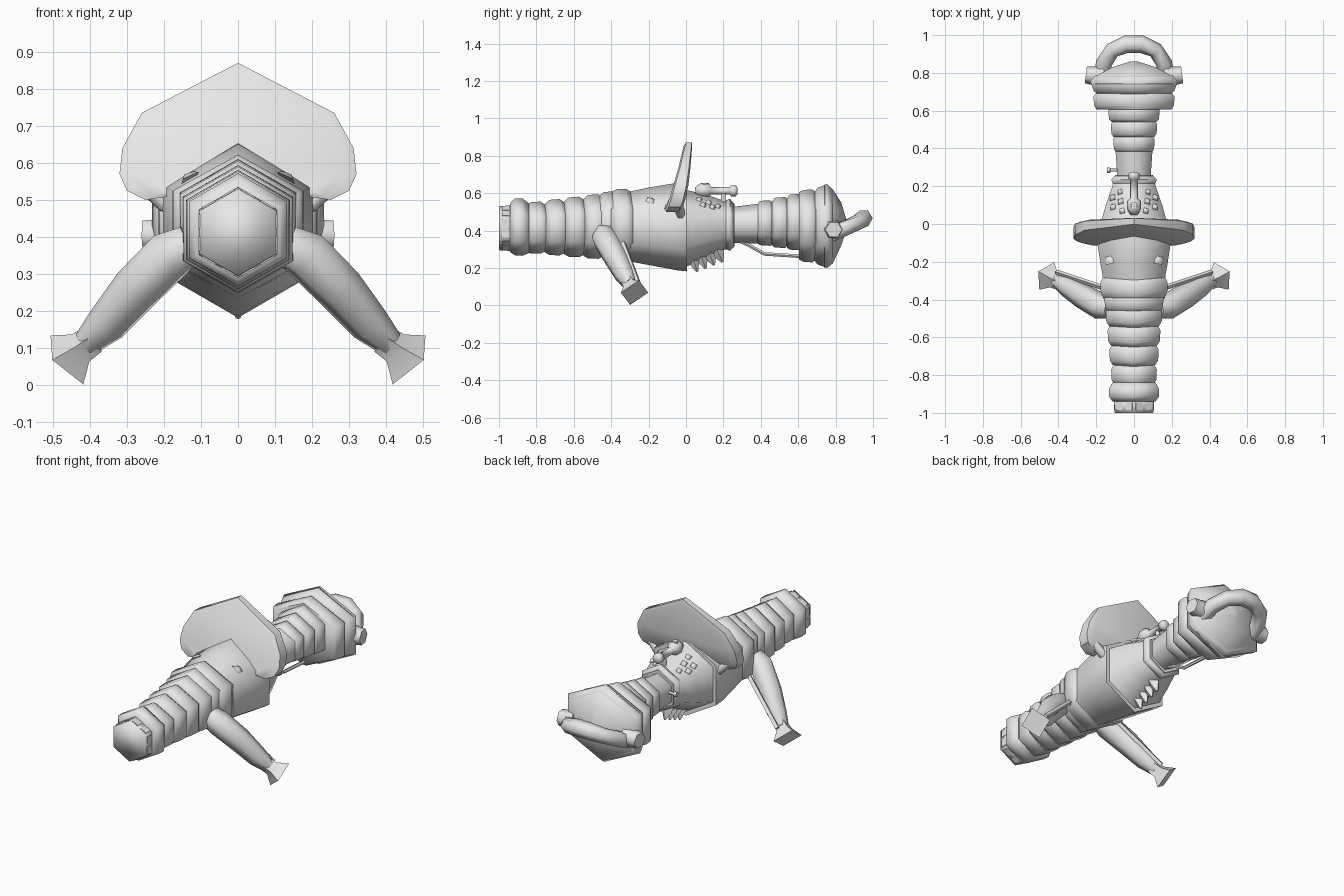
import bpy, bmesh, math
from mathutils import Vector

if "Cube" in bpy.data.objects:
    bpy.data.objects.remove(bpy.data.objects["Cube"])

grey = bpy.data.materials.new("light_grey")
grey.diffuse_color = (0.8, 0.8, 0.8, 1)
grey.use_nodes = True
grey.node_tree.nodes["Principled BSDF"].inputs["Base Color"].default_value = grey.diffuse_color


def finish(name, bm, angle=66):
    bmesh.ops.recalc_face_normals(bm, faces=bm.faces)
    me = bpy.data.meshes.new(name)
    bm.to_mesh(me)
    bm.free()
    me.materials.append(grey)
    ob = bpy.data.objects.new(name, me)
    bpy.context.collection.objects.link(ob)
    bpy.ops.object.select_all(action='DESELECT')
    bpy.context.view_layer.objects.active = ob
    ob.select_set(True)
    bpy.ops.object.shade_smooth_by_angle(angle=math.radians(angle))
    return ob


def skin(bm, rings, caps=True):
    """Bridge equal-length rings of points."""
    vs = [[bm.verts.new(p) for p in r] for r in rings]
    n = len(vs[0])
    for a, b in zip(vs, vs[1:]):
        for i in range(n):
            bm.faces.new((a[i], a[(i + 1) % n], b[(i + 1) % n], b[i]))
    if caps:
        bm.faces.new(vs[0])
        bm.faces.new(vs[-1][::-1])


def hull(name, stations, sx=1.0, point=0.0, angle=66):
    """Six-sided body along y from (y, top z, bottom z), corners up and down."""
    bm = bmesh.new()
    rings = []
    for y, top, bot in stations:
        r, c = (top - bot) / 2, (top + bot) / 2
        rings.append([(r * sx * math.sin(k * math.pi / 3),
                       y - (point if k % 3 == 0 else 0),
                       c + r * math.cos(k * math.pi / 3)) for k in range(6)])
    skin(bm, rings)
    return finish(name, bm, angle)


def tube(name, path, radii, n=6, mirror=False):
    """Tapered tube through points, optionally repeated on the other side."""
    bm = bmesh.new()
    pts = [Vector(p) for p in path]
    for s in ((1, -1) if mirror else (1,)):
        rings = []
        for i, p in enumerate(pts):
            t = (pts[min(i + 1, len(pts) - 1)] - pts[max(i - 1, 0)]).normalized()
            ref = Vector((0, 0, 1)) if abs(t.z) < 0.9 else Vector((0, 1, 0))
            u = t.cross(ref).normalized()
            v = t.cross(u)
            ring = [p + radii[i] * (u * math.cos(a) + v * math.sin(a))
                    for a in (2 * math.pi * k / n for k in range(n))]
            rings.append([(q.x * s, q.y, q.z) for q in ring])
        skin(bm, rings)
    return finish(name, bm)


# Barrel: closed muzzle, collar, armour rings
hull("muzzle", [(-1, .53, .295), (-.93, .535, .29)], angle=100)
hull("muzzle_collar", [(-.94, .545, .285), (-.915, .572, .268), (-.875, .572, .265), (-.84, .545, .28)])
for i in range(4):
    y = -.85 + i * .103
    t, b = .543 + i * .013, .278 - i * .009
    hull(f"barrel_ring_{i + 1}", [(y, t - .014, b + .014), (y + .025, t + .008, b),
                                  (y + .08, t + .012, b - .002), (y + .115, t - .012, b + .014)], point=.008)
hull("leg_mount", [(-.47, .58, .27), (-.44, .605, .252), (-.39, .61, .246), (-.37, .59, .26)])
hull("barrel_collar", [(-.40, .60, .25), (-.36, .622, .235), (-.31, .622, .23), (-.28, .605, .245)], sx=1.05, point=.01)
hull("main_housing", [(-.33, .602, .24), (-.2, .63, .216), (-.05, .655, .188), (.005, .64, .182)])

# Mid section and neck
hull("mid_housing", [(-.01, .62, .20), (.03, .61, .22), (.1, .595, .25), (.2, .56, .295), (.26, .545, .315)])
hull("neck_collar", [(.215, .562, .30), (.235, .57, .292), (.255, .545, .31)])
hull("neck", [(.24, .525, .335), (.4, .545, .33), (.62, .56, .305)], sx=1.06)
for i in range(3):
    y = .38 + i * .08
    t, b = .548 + i * .017, .322 - i * .012
    hull(f"neck_ring_{i + 1}", [(y, t - .01, b + .01), (y + .015, t + .01, b),
                                (y + .07, t + .014, b - .004), (y + .085, t, b + .012)], sx=1.04)

# Flared rear with domed cap
hull("rear_collar", [(.605, .605, .245), (.63, .617, .232), (.675, .62, .23), (.7, .6, .245)], sx=1.27)
hull("rear_bell", [(.685, .605, .24), (.705, .628, .218), (.755, .648, .2), (.785, .62, .225)], sx=1.2)
hull("rear_cap", [(.74, .648, .198), (.785, .62, .225), (.83, .55, .32), (.86, .45, .41)], sx=1.16)

# Carry handle on the rear
tube("rear_handle", [(.165, .77, .375), (.16, .85, .412), (.115, .92, .445), (.04, .952, .466),
                     (-.04, .952, .466), (-.115, .92, .445), (-.16, .85, .412), (-.165, .77, .375)],
     [.042, .044, .042, .047, .047, .042, .044, .042])
tube("handle_lug", [(.16, .785, .405), (.215, .785, .405), (.255, .79, .405)], [.055, .05, .045], mirror=True)

# Tilted blast shield with a bevelled rim, thinner toward the top
half = [(0, .87), (.26, .735), (.312, .64), (.32, .57), (.30, .525), (.25, .50), (.18, .51)]
outline = half + [(0, .46)] + [(-x, z) for x, z in half[:0:-1]]
bm = bmesh.new()
rings = []
for off, k in ((-.044, .92), (-.034, 1), (.03, 1), (.042, .9)):
    ring = []
    for x, z in outline:
        zz = .65 + (z - .65) * k
        thin = 1 - .5 * max(0, zz - .6) / .27
        ring.append((x * k, -.084 + (zz - .5) * .27 + off * thin + .2 * x * x, zz))
    rings.append(ring)
skin(bm, rings)
finish("blast_shield", bm, 35)
tube("shield_bracket", [(.14, -.03, .47), (.20, -.03, .49), (.25, -.04, .54)], [.03, .025, .025], mirror=True)

# Splayed front legs with flared feet and thin struts
tube("front_leg", [(.13, -.44, .38), (.18, -.435, .355), (.275, -.38, .26), (.355, -.33, .165), (.41, -.30, .112)],
     [.06, .07, .066, .056, .038], mirror=True)
tube("leg_foot", [(.39, -.31, .125), (.425, -.295, .10), (.462, -.275, .068)], [.042, .045, .083], n=4, mirror=True)
tube("leg_strut", [(.14, -.345, .36), (.41, -.255, .12)], [.014, .014], n=4, mirror=True)

# Sight on top of the mid section
tube("sight_tube", [(0, .05, .61), (0, .08, .615), (0, .12, .615), (0, .135, .612), (0, .235, .612),
                    (0, .24, .612), (0, .265, .612), (0, .275, .612)],
     [.02, .038, .038, .02, .02, .03, .03, .018], n=8)
tube("sight_post", [(0, .1, .56), (0, .1, .655)], [.022, .018])
tube("sight_rear_post", [(0, .2, .53), (0, .2, .61)], [.014, .014])
tube("side_peg", [(-.08, .285, .45), (-.125, .285, .45), (-.126, .285, .45), (-.142, .285, .45)],
     [.008, .008, .014, .014])

# Grip spikes under the mid section
for i in range(4):
    y = .03 + i * .045
    tube(f"under_spike_{i + 1}", [(0, y, .30), (0, y + .012, .235 + i * .012), (0, y + .03, .18 + i * .017)],
         [.035, .03, .006], n=4)

# Under rail between neck and rear bell
tube("under_rail", [(0, .27, .35), (0, .33, .325), (0, .42, .275), (0, .62, .262)], [.01] * 4, n=5)

# Low studs on the sloping housing faces: (y, top, bottom, size, positions across)
studs = [(-.19, .632, .215, .034, (.72,)), (.07, .60, .24, .022, (.4, .72)),
         (.12, .59, .26, .022, (.5, .8)), (.17, .57, .285, .02, (.6,))]
for i, (y, top, bot, size, across) in enumerate(studs):
    r, c = (top - bot) / 2, (top + bot) / 2
    for j, f in enumerate(across):
        base = Vector((f * .866 * r, y + .02 * j, c + r * (1 - .5 * f)))
        tube(f"housing_stud_{i + 1}_{j + 1}", [base, base + Vector((.006, .004, .011))],
             [size, size * .5], n=4, mirror=True)

# Raised slats around the muzzle
bm = bmesh.new()
for k in range(6):
    a = math.radians(30 + 60 * k)
    out, side = Vector((math.sin(a), 0, math.cos(a))), Vector((math.cos(a), 0, -math.sin(a)))
    for s in (-.03, .03):
        m = Vector((0, 0, .4125)) + side * s
        skin(bm, [[m + out * d + side * u + Vector((0, y, 0)) for u, y in
                   ((-.02, -.985), (.02, -.985), (.02, -.945), (-.02, -.945))] for d in (.098, .107)])
finish("muzzle_slats", bm)
